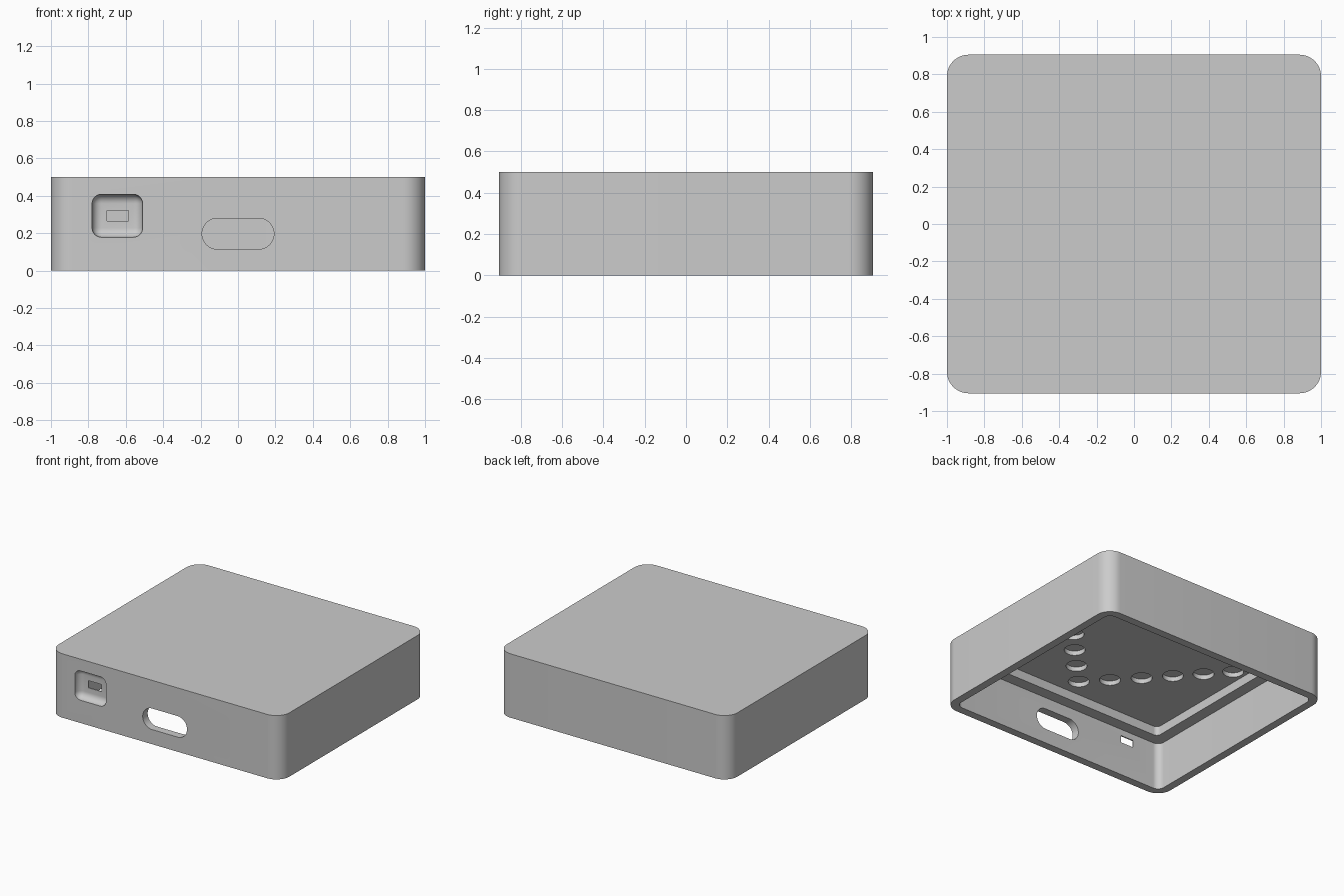
import bpy
import bmesh
from math import cos, sin, pi, radians
from mathutils import Matrix

cube = bpy.data.objects.get("Cube")
if cube:
    bpy.data.objects.remove(cube)

HALF_X, HALF_Y, HEIGHT, RADIUS = 1.0, 0.905, 0.5, 0.115
WALL, LEDGE = 0.062, 0.09
LEDGE_Z, CEILING_Z = 0.37, 0.44
STEPS = 12

grey = bpy.data.materials.new("plain grey")
grey.use_nodes = True
grey.diffuse_color = (0.6, 0.6, 0.6, 1)
grey.node_tree.nodes["Principled BSDF"].inputs["Base Color"].default_value = grey.diffuse_color


def make_object(name, bm):
    bmesh.ops.recalc_face_normals(bm, faces=bm.faces)
    mesh = bpy.data.meshes.new(name)
    bm.to_mesh(mesh)
    bm.free()
    mesh.materials.append(grey)
    obj = bpy.data.objects.new(name, mesh)
    bpy.context.collection.objects.link(obj)
    return obj


def rounded_ring(bm, hx, hy, r, z):
    """Loop of vertices around a rounded rectangle."""
    ring = []
    for i, (sx, sy) in enumerate([(1, 1), (-1, 1), (-1, -1), (1, -1)]):
        for k in range(STEPS + 1):
            a = (i + k / STEPS) * pi / 2
            ring.append(bm.verts.new((sx * (hx - r) + r * cos(a),
                                      sy * (hy - r) + r * sin(a), z)))
    return ring


def skin(bm, rings):
    """Bridge successive rings and close both ends."""
    for a, b in zip(rings, rings[1:]):
        for i in range(len(a)):
            j = (i + 1) % len(a)
            bm.faces.new((a[i], a[j], b[j], b[i]))
    bm.faces.new(rings[0])
    bm.faces.new(rings[-1])


# Open-bottomed shell with a stepped ledge under the lid
bm = bmesh.new()
rings = []
for inset, r, z in [(0, RADIUS, HEIGHT), (0, RADIUS, 0),
                    (WALL, RADIUS - WALL, 0), (WALL, RADIUS - WALL, LEDGE_Z),
                    (WALL + LEDGE, 0.035, LEDGE_Z), (WALL + LEDGE, 0.035, CEILING_Z)]:
    rings.append(rounded_ring(bm, HALF_X - inset, HALF_Y - inset, r, z))
skin(bm, rings)
shell = make_object("case_shell", bm)

cutters = []

# Round magnet recesses in the ceiling, mirrored about the centre line
bm = bmesh.new()
half_outline = [(0, -0.61), (0.155, -0.45), (0.31, -0.285), (0.46, -0.12),
                (0.61, 0.04), (0.75, 0.2), (0.76, 0.42), (0.62, 0.59),
                (0.4, 0.62), (0.2, 0.52), (0, 0.36)]
for x, y in half_outline:
    for side in ((1, -1) if x else (1,)):
        bmesh.ops.create_cone(bm, cap_ends=True, segments=32, radius1=0.075,
                              radius2=0.075, depth=0.07,
                              matrix=Matrix.Translation((side * x, y, CEILING_Z)))
cutters.append(make_object("magnet_recess_cutter", bm))

# Stadium slot through the front wall
bm = bmesh.new()
slot = [rounded_ring(bm, 0.192, 0.0825, 0.082, d) for d in (-0.1, 0.1)]
skin(bm, slot)
bmesh.ops.rotate(bm, verts=bm.verts, matrix=Matrix.Rotation(pi / 2, 3, 'X'))
bmesh.ops.translate(bm, verts=bm.verts, vec=(0, -0.88, 0.197))
cutters.append(make_object("front_slot_cutter", bm))


def box(name, size, centre, bevel=0):
    bm = bmesh.new()
    bmesh.ops.create_cube(bm, size=1)
    bmesh.ops.scale(bm, verts=bm.verts, vec=size)
    bmesh.ops.translate(bm, verts=bm.verts, vec=centre)
    if bevel:
        bmesh.ops.bevel(bm, geom=bm.edges[:], offset=bevel, segments=8,
                        profile=0.5, affect='EDGES')
    return make_object(name, bm)


# Scooped pocket and the small port through it
cutters.append(box("port_pocket_cutter", (0.27, 0.3, 0.23), (-0.645, -1.002, 0.293), 0.05))
cutters.append(box("port_hole_cutter", (0.114, 0.2, 0.056), (-0.643, -0.86, 0.292)))

# Cut everything out of the shell
bpy.context.view_layer.objects.active = shell
shell.select_set(True)
for cutter in cutters:
    cutter.hide_render = True
    mod = shell.modifiers.new(cutter.name, 'BOOLEAN')
    mod.operation = 'DIFFERENCE'
    mod.solver = 'EXACT'
    mod.object = cutter
    bpy.ops.object.modifier_apply(modifier=mod.name)
    bpy.data.objects.remove(cutter)

bpy.ops.object.shade_smooth_by_angle(angle=radians(30))
